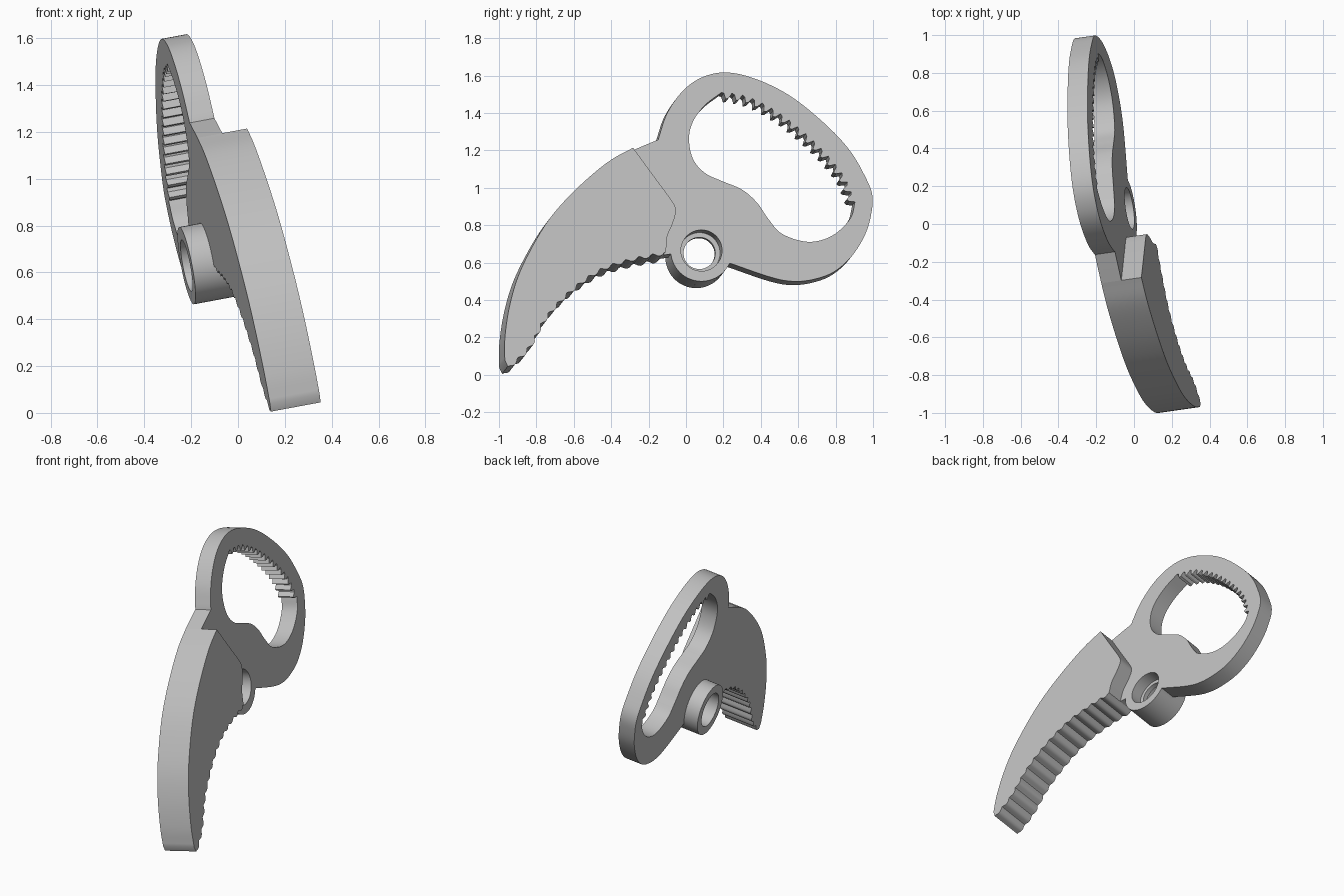
import bpy, bmesh, math
from mathutils import Matrix, Vector

if "Cube" in bpy.data.objects:
    bpy.data.objects.remove(bpy.data.objects["Cube"], do_unlink=True)

# Tilted plate frame: local (u, v) lie in the plate, local w is its thickness
A, B = 0.144, 0.186
K = 1 + A * A + B * B
FRAME = Matrix(((-A, -B, 1 / K, 0), (1, 0, A / K, 0), (0, 1, B / K, 0), (0, 0, 0, 1)))
PLATE, BLADE, BOSS = 0.112, 0.224, -0.095

grey = bpy.data.materials.new("plain grey")
grey.use_nodes = True
grey.diffuse_color = (0.53, 0.53, 0.53, 1)
grey.node_tree.nodes["Principled BSDF"].inputs["Base Color"].default_value = (0.53, 0.53, 0.53, 1)


def base(points, w):
    """Slide side-on points seen at height w down to the plate's back face."""
    return [Vector((y - w * A / K, z - w * B / K)) for y, z in points]


def smooth(points, steps=6):
    """Catmull-Rom curve through the points."""
    p = [Vector(q) for q in points]
    p = [2 * p[0] - p[1]] + p + [2 * p[-1] - p[-2]]
    out = []
    for a, b, c, d in zip(p, p[1:], p[2:], p[3:]):
        for i in range(steps):
            t = i / steps
            out.append(0.5 * (2 * b + (c - a) * t + (2 * a - 5 * b + 4 * c - d) * t * t
                              + (3 * b - a - 3 * c + d) * t ** 3))
    return out + [p[-2]]


def teeth(points, count, depth, shape):
    """Even teeth along a curve, raised to its left by the repeating shape."""
    path = smooth(points, 20)
    run = [0]
    for a, b in zip(path, path[1:]):
        run.append(run[-1] + (b - a).length)
    total, out, j = count * len(shape), [], 0
    for i in range(total + 1):
        s = run[-1] * i / total
        while j < len(path) - 2 and run[j + 1] < s:
            j += 1
        d = path[j + 1] - path[j]
        q = path[j] + d * (s - run[j]) / d.length
        n = Vector((-d.y, d.x)).normalized()
        out.append(q + n * depth * shape[i % len(shape)])
    return out


def arc(centre, radius, start=0, end=360, count=48):
    return [Vector((centre[0] + radius * math.cos(math.radians(start + (end - start) * i / count)),
                    centre[1] + radius * math.sin(math.radians(start + (end - start) * i / count))))
            for i in range(count)]


def slab(name, loops, low, high):
    """Extrude an outline with holes from height low to high in the plate frame."""
    curve = bpy.data.curves.new(name + "_profile", "CURVE")
    curve.dimensions, curve.fill_mode = "2D", "BOTH"
    curve.extrude = (high - low) / 2
    for loop in loops:
        spline = curve.splines.new("POLY")
        spline.points.add(len(loop) - 1)
        for point, q in zip(spline.points, loop):
            point.co = (q[0], q[1], 0, 1)
        spline.use_cyclic_u = True
    temp = bpy.data.objects.new(name + "_profile", curve)
    bpy.context.scene.collection.objects.link(temp)
    graph = bpy.context.evaluated_depsgraph_get()
    mesh = bpy.data.meshes.new_from_object(temp.evaluated_get(graph))
    bpy.data.objects.remove(temp, do_unlink=True)
    mesh.transform(FRAME @ Matrix.Translation((0, 0, (low + high) / 2)))
    bm = bmesh.new()
    bm.from_mesh(mesh)
    bmesh.ops.remove_doubles(bm, verts=bm.verts, dist=0.0002)
    bmesh.ops.recalc_face_normals(bm, faces=bm.faces)
    bm.to_mesh(mesh)
    bm.free()
    mesh.materials.clear()
    mesh.materials.append(grey)
    obj = bpy.data.objects.new(name, mesh)
    bpy.context.scene.collection.objects.link(obj)
    bpy.ops.object.select_all(action="DESELECT")
    obj.select_set(True)
    bpy.context.view_layer.objects.active = obj
    bpy.ops.object.shade_smooth_by_angle(angle=math.radians(30))
    return obj


# Shared seam between blade and plate, top to bottom
seam = base([(-.283, 1.214), (-.18, 1.073)], BLADE) + smooth(base(
    [(-.085, .945), (-.058, .9), (-.056, .86), (-.075, .8), (-.1, .74), (-.107, .66)], BLADE), 4)

# Curved blade with a scalloped gripping edge
blade_back = smooth(base([(-.969, .08), (-.968, .2), (-.945, .36), (-.9, .52), (-.83, .67), (-.74, .82),
                          (-.64, .94), (-.52, 1.055), (-.4, 1.15), (-.283, 1.214)], BLADE))
blade_grip = teeth(base([(-.107, .66), (-.3, .622), (-.46, .567), (-.62, .455), (-.754, .31),
                         (-.845, .15), (-.953, .045)], BLADE), 15, 0.018, (0, .35, .85, 1, .85, .35))
slab("curved_blade", [blade_back + seam[1:] + blade_grip[1:]], 0, BLADE)

# Handle plate: loop outline, pivot rim, toothed opening and pivot hole
pivot = base([(.083, .665)], PLATE)[0]
shoulder = base([(-.22, 1.228), (-.147, 1.258)], PLATE)
loop_outer = smooth(base([(-.144, 1.275), (-.1, 1.4), (-.02, 1.515), (.08, 1.588), (.21, 1.617), (.37, 1.583),
                          (.556, 1.492), (.743, 1.342), (.877, 1.198), (.963, 1.05), (.996, .96),
                          (.992, .87), (.96, .755), (.887, .635), (.79, .55), (.68, .51), (.57, .5),
                          (.45, .523), (.235, .597)], PLATE))
rim = arc(pivot, 0.165, -25, -180, 24)
opening_plain = smooth(base([(.904, .925), (.877, .834), (.78, .743), (.652, .711), (.513, .754), (.44, .834),
                             (.38, .92), (.3, .99), (.19, 1.037), (.1, 1.08), (.037, 1.155), (.016, 1.262),
                             (.037, 1.353), (.1, 1.44), (.19, 1.51)], PLATE))
opening_teeth = teeth(base([(.19, 1.515), (.34, 1.485), (.5, 1.4), (.636, 1.293), (.76, 1.172),
                            (.85, 1.055), (.904, .925)], PLATE), 17, -0.036, (0, .2, 1, .8))
slab("handle_plate", [seam[:1] + shoulder + loop_outer + rim + seam[:0:-1],
                      opening_plain + opening_teeth[1:-1], arc(pivot, 0.11)], 0, PLATE)

# Pivot boss on the back, with an inner lip in the bore
slab("pivot_boss", [arc(pivot, 0.165), arc(pivot, 0.11)], BOSS, 0)
slab("bore_lip", [arc(pivot, 0.111), arc(pivot, 0.085)], 0.0, 0.03)
